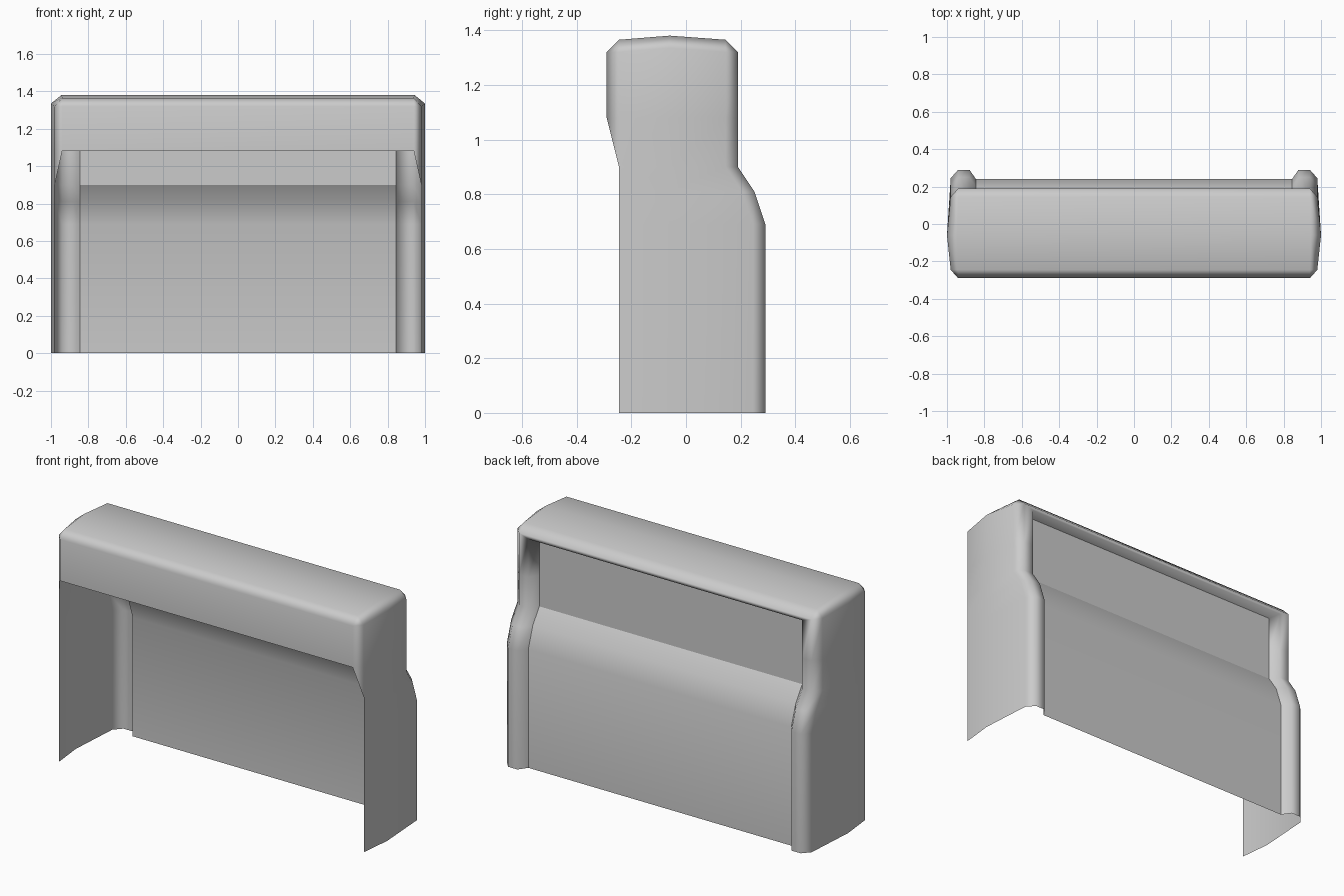
import bpy, bmesh

if "Cube" in bpy.data.objects:
    bpy.data.objects.remove(bpy.data.objects["Cube"])

LEVELS = [0, 0.69, 0.81, 0.9, 1.08]            # heights up the sides
SHIFT = {0: 0.1, 0.69: 0.1, 0.81: 0.06}        # how far the back bulges out at each height

# arch-shaped sections from front to back: y, half width, height, corner chamfer x / z, bulges
SECTIONS = [
    (-0.29, 0.94, 1.32, 0, 0, False),
    (-0.245, 0.98, 1.365, 0.04, 0.045, False),
    (-0.06, 1.0, 1.38, 0.055, 0.045, False),
    (0.145, 0.98, 1.365, 0.04, 0.045, True),
    (0.19, 0.94, 1.32, 0, 0, True),
    (0.19, 0.88, 1.30, 0, 0, True),
    (0.14, 0.845, 1.28, 0, 0, True),
]


def finish(name, bm):
    bmesh.ops.remove_doubles(bm, verts=bm.verts, dist=0.0005)
    bmesh.ops.recalc_face_normals(bm, faces=bm.faces)
    mesh = bpy.data.meshes.new(name)
    bm.to_mesh(mesh)
    bm.free()
    ob = bpy.data.objects.new(name, mesh)
    bpy.context.collection.objects.link(ob)
    return ob


def add_face(bm, points):
    # skip repeated corners so collapsed quads become triangles
    unique = list(dict.fromkeys(points))
    if len(unique) > 2:
        bm.faces.new([bm.verts.new(p) for p in unique])


def arch(section):
    y, w, h, cx, cz, bulge = section
    half = [(w, y + (SHIFT.get(z, 0) if bulge else 0), z) for z in LEVELS]
    half += [(w, y, h - cz), (w - cx, y, h)]
    return half


# shell: sides, top, front hood and rolled back rim
halves = [arch(s) for s in SECTIONS]
halves[0][:4] = halves[1][:4]                  # front corner chamfer tapers out below the hood
loops = [h + [(-x, y, z) for x, y, z in reversed(h)] for h in halves]
bm = bmesh.new()
for a, b in zip(loops, loops[1:]):
    for i in range(len(a) - 1):
        add_face(bm, [a[i], a[i + 1], b[i + 1], b[i]])
w, y, top = SECTIONS[0][1], SECTIONS[0][0], SECTIONS[0][2]
add_face(bm, [(-w, y, 1.08), (w, y, 1.08), (w, y, top), (-w, y, top)])
shell = finish("shell", bm)
for p in shell.data.polygons:
    p.use_smooth = True
shell.modifiers.new("weighted_normals", 'WEIGHTED_NORMAL')

# back panel: flat lower part, curved shoulder, recessed upper part
bm = bmesh.new()
profile = [(0.24, 0), (0.24, 0.69), (0.20, 0.81), (0.14, 0.9), (0.14, 1.28)]
x = 0.845
for (y0, z0), (y1, z1) in zip(profile, profile[1:]):
    add_face(bm, [(x, y0, z0), (-x, y0, z0), (-x, y1, z1), (x, y1, z1)])
panel = finish("back_panel", bm)
bpy.ops.object.select_all(action='DESELECT')
panel.select_set(True)
bpy.context.view_layer.objects.active = panel
bpy.ops.object.shade_smooth_by_angle(angle=0.52)
